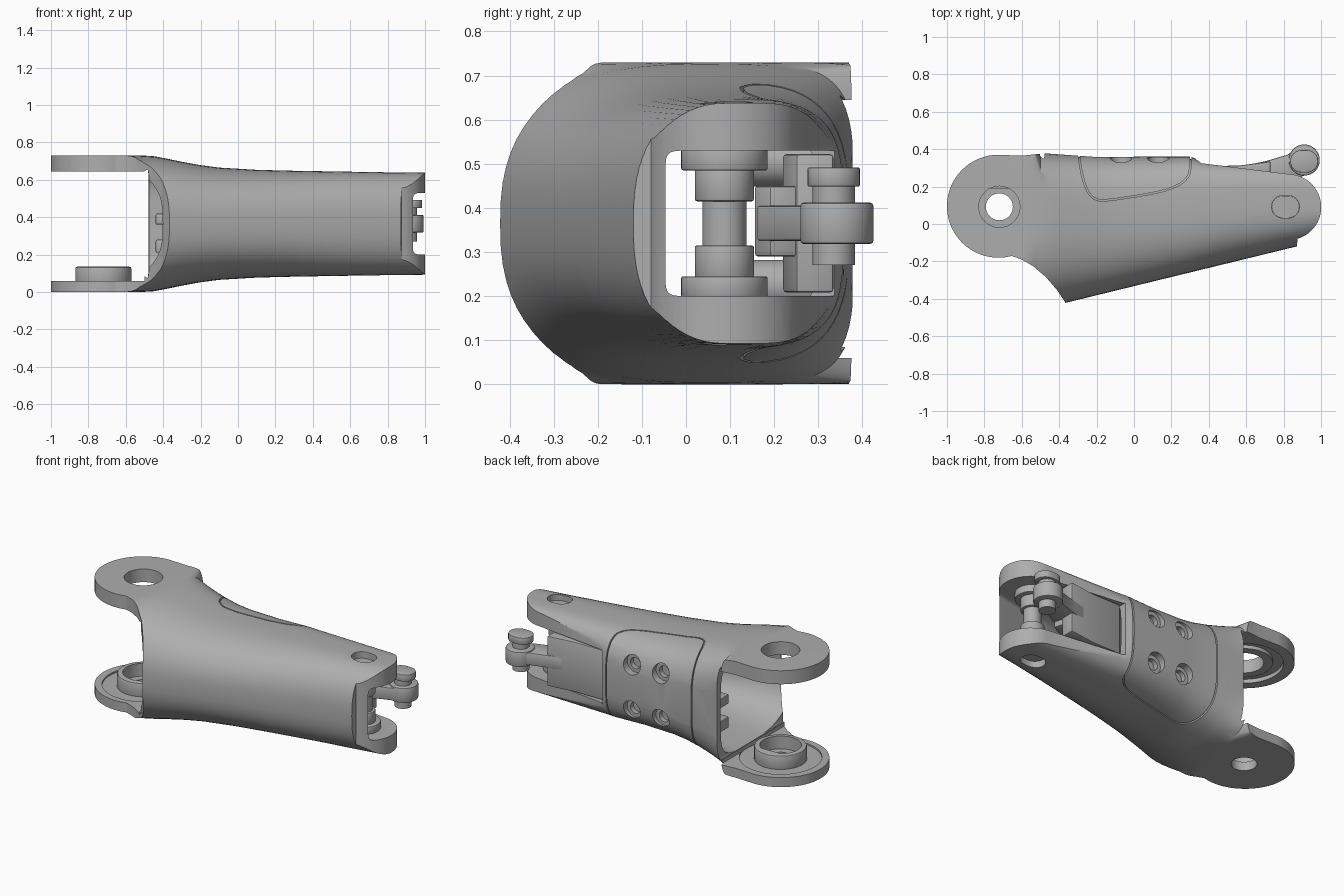
import bpy, bmesh
from math import sin, cos, pi, radians
from mathutils import Vector

if "Cube" in bpy.data.objects:
    bpy.data.objects.remove(bpy.data.objects["Cube"])

grey = bpy.data.materials.new("mid grey")
grey.use_nodes = True
grey.diffuse_color = (0.42, 0.42, 0.42, 1)
grey.node_tree.nodes["Principled BSDF"].inputs["Base Color"].default_value = grey.diffuse_color
MID = 0.365


def finish(name, bm):
    bmesh.ops.recalc_face_normals(bm, faces=bm.faces)
    mesh = bpy.data.meshes.new(name)
    bm.to_mesh(mesh)
    bm.free()
    mesh.materials.append(grey)
    obj = bpy.data.objects.new(name, mesh)
    bpy.context.collection.objects.link(obj)
    return obj


def skin(name, rings):
    """Closed solid skinned over rings with equal point counts."""
    bm = bmesh.new()
    loops = [[bm.verts.new(p) for p in ring] for ring in rings]
    n = len(loops[0])
    for a, b in zip(loops, loops[1:]):
        for i in range(n):
            j = (i + 1) % n
            bm.faces.new((a[i], a[j], b[j], b[i]))
    bm.faces.new(loops[0])
    bm.faces.new(loops[-1])
    return finish(name, bm)


def prism(name, pts, z0, z1):
    return skin(name, [[(x, y, z) for x, y in pts] for z in (z0, z1)])


def box(name, x0, x1, y0, y1, z0, z1):
    return prism(name, [(x0, y0), (x1, y0), (x1, y1), (x0, y1)], z0, z1)


def arc(cx, cy, r, a0=0, a1=360, n=48):
    full = a1 - a0 == 360
    steps = n if full else n + 1
    return [(cx + r * cos(radians(a0 + (a1 - a0) * i / n)),
             cy + r * sin(radians(a0 + (a1 - a0) * i / n))) for i in range(steps)]


def disc(name, cx, cy, r, z0, z1):
    return prism(name, arc(cx, cy, r), z0, z1)


def stadium(cx, cy, half, r):
    return arc(cx + half, cy, r, -90, 90, 12) + arc(cx - half, cy, r, 90, 270, 12)


def y_rod(name, x, z, r, y0, y1):
    pts = arc(x, z, r, n=32)
    return skin(name, [[(px, y, pz) for px, pz in pts] for y in (y0, y1)])


def apply_mods(obj):
    mesh = bpy.data.meshes.new_from_object(
        obj.evaluated_get(bpy.context.evaluated_depsgraph_get()))
    obj.modifiers.clear()
    obj.data = mesh


def boolean(obj, cutter, op="DIFFERENCE"):
    mod = obj.modifiers.new("cut", "BOOLEAN")
    mod.operation, mod.solver, mod.object = op, "EXACT", cutter
    apply_mods(obj)
    bpy.data.objects.remove(cutter)


def bevel(obj, width=0.008):
    mod = obj.modifiers.new("bevel", "BEVEL")
    mod.width, mod.segments, mod.limit_method = width, 2, "ANGLE"
    apply_mods(obj)


def smooth_path(pts, n=6):
    """Catmull-Rom curve through the points."""
    pts = [Vector(p) for p in pts]
    pts = [pts[0]] + pts + [pts[-1]]
    out = []
    for a, b, c, d in zip(pts, pts[1:], pts[2:], pts[3:]):
        for i in range(n):
            t = i / n
            out.append((2 * b + (c - a) * t + (2 * a - 5 * b + 4 * c - d) * t * t
                        + (3 * b - a - 3 * c + d) * t ** 3) / 2)
    return out + [pts[-1]]


def front_y(x):
    return -0.42 + 0.244 * (x + 0.36)


def section(x, yf, yb, h, nf, nb, steps=64):
    """Rounded section with its own sharpness on the front and back halves."""
    c = 0.03 + 0.07 * min(max((x + 0.4) / 1.3, 0), 1)
    ring = []
    for i in range(steps):
        t = 2 * pi * i / steps
        n, a = (nb, yb - c) if cos(t) > 0 else (nf, c - yf)
        u, v = abs(cos(t)) ** (2 / n), abs(sin(t)) ** (2 / n)
        ring.append((x, c + (a if cos(t) > 0 else -a) * u, MID + (h if sin(t) > 0 else -h) * v))
    return ring


# Outer shell: x, back y, half height, front sharpness, back sharpness
outer = [(-1.05, 0.6, 0.365, 8, 9), (-0.6, 0.55, 0.365, 6, 9), (-0.53, 0.46, 0.365, 2.8, 8),
         (-0.5, 0.385, 0.364, 2.6, 4.8), (-0.45, 0.378, 0.361, 2.5, 4), (-0.38, 0.374, 0.348, 2.5, 3.5),
         (-0.3, 0.37, 0.331, 2.5, 3.2), (-0.2, 0.365, 0.313, 2.5, 3), (-0.1, 0.362, 0.3, 2.5, 3),
         (0.1, 0.36, 0.288, 2.5, 3.2), (0.3, 0.36, 0.283, 2.5, 3.6), (0.36, 0.34, 0.282, 2.5, 4),
         (0.6, 0.32, 0.278, 2.5, 4.5), (1.05, 0.3, 0.272, 2.5, 5)]


def outer_skin(name, inset):
    return skin(name, [section(x, front_y(x) + inset, yb - inset, h - inset, nf, nb)
                       for x, yb, h, nf, nb in outer])


shell = outer_skin("shell", 0)

# Plan outline: round fork end, swept neck, tapering body, rounded ears
plan = arc(-0.725, 0.095, 0.275, 90, 285)
plan += [(-0.6, -0.19), (-0.54, -0.225), (-0.47, -0.285), (-0.41, -0.355), (-0.36, -0.43),
         (0.872, -0.125)]
plan += arc(0.825, 0.09, 0.176, -74, 82, 24)
plan += [(0.36, 0.325), (0.31, 0.362), (-0.2, 0.358), (-0.48, 0.378), (-0.6, 0.365)]
boolean(shell, prism("plan", plan, -0.2, 1), "INTERSECT")

# Hollow interior, wide open between the fork arms
inner = [(-1.1, -0.8, 0.7, 0.28, 20), (-0.5, -0.8, 0.7, 0.28, 20), (-0.475, -0.375, 0.335, 0.298, 2.7),
         (-0.3, -0.355, 0.32, 0.272, 2.8), (0, -0.27, 0.31, 0.235, 3.5),
         (0.32, -0.195, 0.3, 0.21, 4), (0.8, -0.077, 0.25, 0.165, 16), (1.1, -0.01, 0.25, 0.165, 16)]
boolean(shell, skin("hollow", [section(x, yf, yb, h, n, max(n, 5)) for x, yf, yb, h, n in inner]))
boolean(shell, box("lower_gap", -1.1, -0.5, -0.6, 0.7, 0.06, 0.4))
boolean(shell, box("back_slot", 0.345, 1.2, 0.1, 0.6, 0.2, 0.53))

# Fork bores, shallow seats and a raised ring under the upper arm
FX, FY = -0.72, 0.092
boolean(shell, disc("upper_bore", FX, FY, 0.11, 0.5, 0.9))
boolean(shell, disc("upper_seat", FX, FY, 0.22, 0.6, 0.67))
boolean(shell, disc("lower_bore", FX, FY, 0.072, -0.1, 0.3))
boolean(shell, disc("lower_seat", FX, FY, 0.235, 0.05, 0.1))
ring = disc("upper_ring", FX, FY, 0.16, 0.648, 0.68)
boolean(ring, disc("ring_bore", FX, FY, 0.11, 0.5, 0.9))

# Slots in both ears, with the pivot ends sitting just below the surface
boolean(shell, prism("ear_slot", stadium(0.81, 0.092, 0.015, 0.06), -0.1, 0.9))
for s in (-1, 1):
    z0, z1 = sorted((MID + s * 0.16, MID + s * 0.235))
    prism("pivot_end", stadium(0.81, 0.092, 0.015, 0.059), z0, z1)

# Shallow seam around the hatch
path = smooth_path([(-0.31, 0.5), (-0.285, 0.3), (-0.25, 0.18), (-0.2, 0.132),
                    (-0.12, 0.13), (0.1, 0.165), (0.22, 0.2), (0.285, 0.25), (0.302, 0.32), (0.306, 0.5)])
sides = ([], [])
for i, p in enumerate(path):
    d = (path[min(i + 1, len(path) - 1)] - path[max(i - 1, 0)]).normalized()
    for side, s in zip(sides, (1, -1)):
        side.append(p + Vector((-d.y, d.x)) * 0.004 * s)
seam = prism("seam", sides[0] + sides[1][::-1], -0.1, 0.9)
boolean(seam, outer_skin("seam_floor", 0.012))
boolean(shell, seam)

# Hatch screws sunk in their holes
for x in (-0.07, 0.13):
    for z in (MID - 0.14, MID + 0.14):
        boolean(shell, y_rod("hole", x, z, 0.058, 0.2, 0.6))
        screw = y_rod("hatch_screw", x, z, 0.057, 0.14, 0.315)
        boolean(screw, y_rod("socket", x, z, 0.035, 0.285, 0.4))

# Raised hub with a D-shaped pocket on the lower arm
hub = disc("lower_hub", FX, FY, 0.15, 0.03, 0.135)
bevel(hub, 0.01)
boolean(hub, prism("pocket", arc(FX, FY, 0.118, 125, 415), 0.055, 0.3))
boolean(hub, disc("hub_bore", FX, FY, 0.072, -0.1, 0.3))

# Stepped pivot pin between the ears
disc("pivot_core", 0.81, 0.087, 0.05, MID - 0.16, MID + 0.16)
for name, r, lo, hi in (("pivot_sleeve", 0.067, 0.05, 0.125), ("pivot_collar", 0.098, 0.12, 0.168)):
    for s in (-1, 1):
        z0, z1 = sorted((MID + s * lo, MID + s * hi))
        bevel(disc(name, 0.81, 0.087, r, z0, z1), 0.005)

# Tongue plate closing the slot, its rib, arm and the knuckle at the tip
bevel(prism("tongue_plate", [(0.36, 0.24), (0.62, 0.22), (0.73, 0.25), (0.73, 0.335), (0.56, 0.312),
                             (0.36, 0.31)], 0.208, 0.522))
bevel(prism("tongue_rib", [(0.5, 0.18), (0.68, 0.155), (0.74, 0.19), (0.72, 0.26), (0.5, 0.26)],
            0.29, 0.45))
bevel(prism("tongue_arm", [(0.5, 0.21), (0.7, 0.16), (0.8, 0.22), (0.93, 0.265), (0.89, 0.42),
                           (0.82, 0.37), (0.7, 0.335), (0.5, 0.295)], 0.325, 0.405))
bevel(disc("knuckle", 0.91, 0.342, 0.083, 0.318, 0.412))
disc("knuckle_pin", 0.91, 0.335, 0.048, 0.27, 0.46)
bevel(prism("knuckle_pin_head", stadium(0.91, 0.335, 0.015, 0.06), 0.448, 0.492), 0.005)

# Small stops inside the wide mouth
for z0, z1 in ((0.21, 0.28), (0.36, 0.42)):
    bevel(box("inner_stop", -0.44, -0.28, 0.2, 0.34, z0, z1))

# Smooth curved faces, keep hard edges
for obj in bpy.context.collection.objects:
    if obj.type == "MESH" and obj.data.materials and obj.data.materials[0] == grey:
        bpy.ops.object.select_all(action="DESELECT")
        obj.select_set(True)
        bpy.context.view_layer.objects.active = obj
        bpy.ops.object.shade_smooth_by_angle(angle=radians(30))
